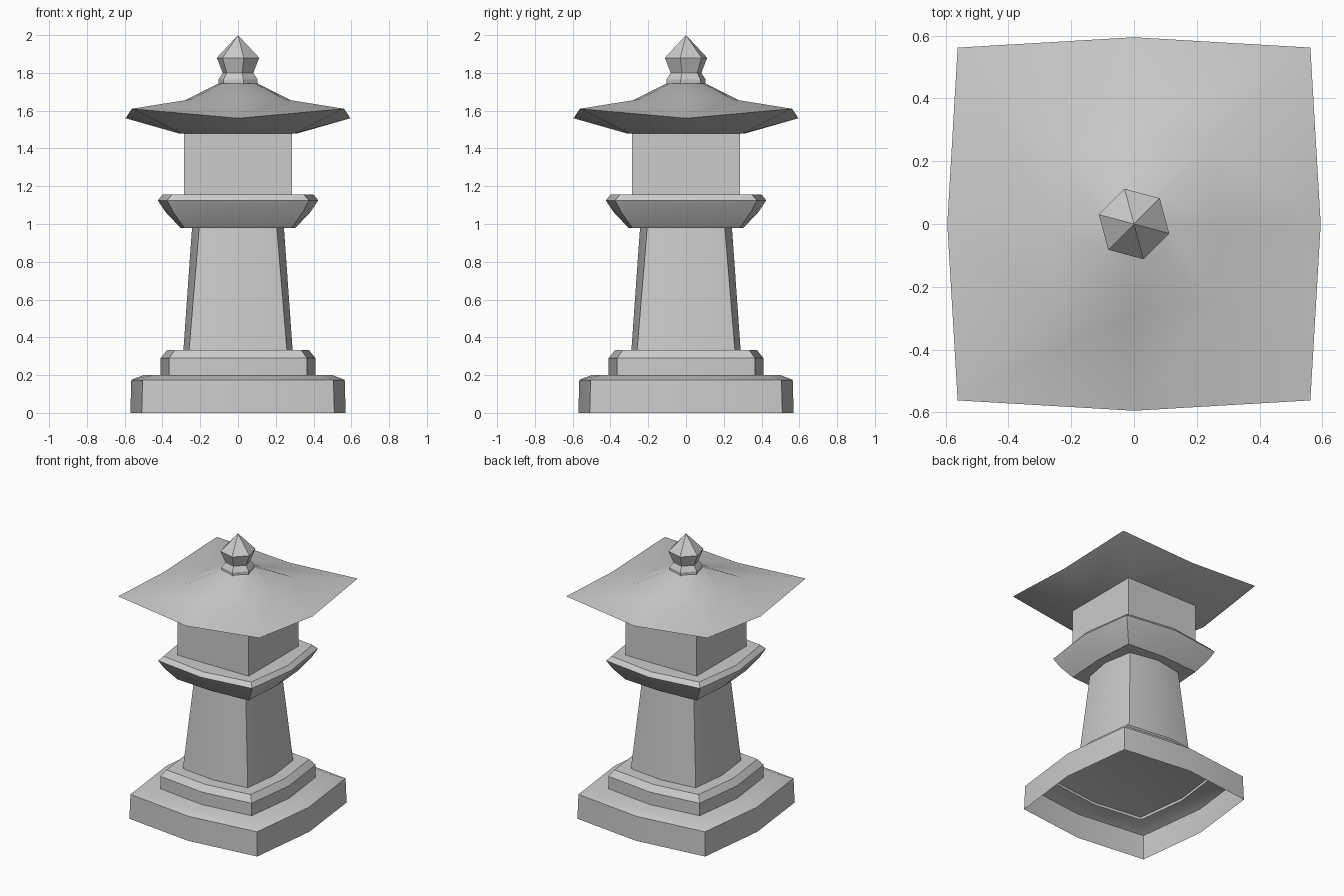
import bpy, bmesh, math

if "Cube" in bpy.data.objects:
    bpy.data.objects.remove(bpy.data.objects["Cube"])


def stack(name, rings, cap_bottom=False, cap_top=True, smooth=True):
    """Skin a list of point rings, bottom to top, with optional end caps."""
    bm = bmesh.new()
    loops = [[bm.verts.new(p) for p in ring] for ring in rings]
    for low, high in zip(loops, loops[1:]):
        n = len(low)
        for i in range(n):
            j = (i + 1) % n
            bm.faces.new((low[i], low[j], high[j], high[i]))
    if cap_bottom:
        bm.faces.new(loops[0][::-1])
    if cap_top:
        bm.faces.new(loops[-1])
    bmesh.ops.remove_doubles(bm, verts=bm.verts, dist=1e-5)
    mesh = bpy.data.meshes.new(name)
    bm.to_mesh(mesh)
    bm.free()
    obj = bpy.data.objects.new(name, mesh)
    bpy.context.collection.objects.link(obj)
    if smooth:
        bpy.context.view_layer.objects.active = obj
        obj.select_set(True)
        bpy.ops.object.shade_smooth_by_angle(angle=math.radians(30))
        obj.select_set(False)
    return obj


def bowed(corner, mid, z, mid_z=None):
    """Square ring whose sides bow outward at their midpoints."""
    mz = z if mid_z is None else mid_z
    ring = []
    for k in range(4):
        c, s = ((1, 0), (0, 1), (-1, 0), (0, -1))[k]
        ring.append((mid * c, mid * s, mz))
        ring.append((corner * (c - s), corner * (s + c), z))
    return ring


def hexagon(r, z):
    return [(r * math.cos(math.radians(60 * k - 15)),
             r * math.sin(math.radians(60 * k - 15)), z) for k in range(6)]


# Ground plinth, hollow underneath
stack("base_plinth", [bowed(.51, .57, 0), bowed(.505, .565, .175), bowed(.455, .50, .2)])

# Second step, slightly sunk into the plinth
stack("upper_step", [bowed(.365, .41, .18), bowed(.365, .41, .29), bowed(.335, .375, .333)])

# Tapered column
stack("column", [bowed(.26, .29, .32), bowed(.205, .243, .985)])

# Flared platform below the light chamber
stack("platform", [bowed(.285, .305, .98), bowed(.345, .385, 1.065),
                   bowed(.375, .425, 1.125), bowed(.35, .40, 1.155)], cap_bottom=True)

# Square light chamber
w = .285
stack("light_chamber", [[(w, -w, z), (w, w, z), (-w, w, z), (-w, -w, z)]
                        for z in (1.14, 1.49)], cap_bottom=True)

# Roof with upturned corners and a sharp eave
stack("roof", [bowed(.30, .315, 1.48), bowed(.562, .595, 1.61, 1.56),
               bowed(.25, .28, 1.66, 1.655), bowed(.085, .10, 1.745)], cap_bottom=True)

# Faceted collar and bud
stack("finial", [hexagon(r, z) for r, z in
                 ((.108, 1.735), (.108, 1.765), (.084, 1.80), (.116, 1.88), (0, 2.0))],
      cap_top=False, smooth=False)
